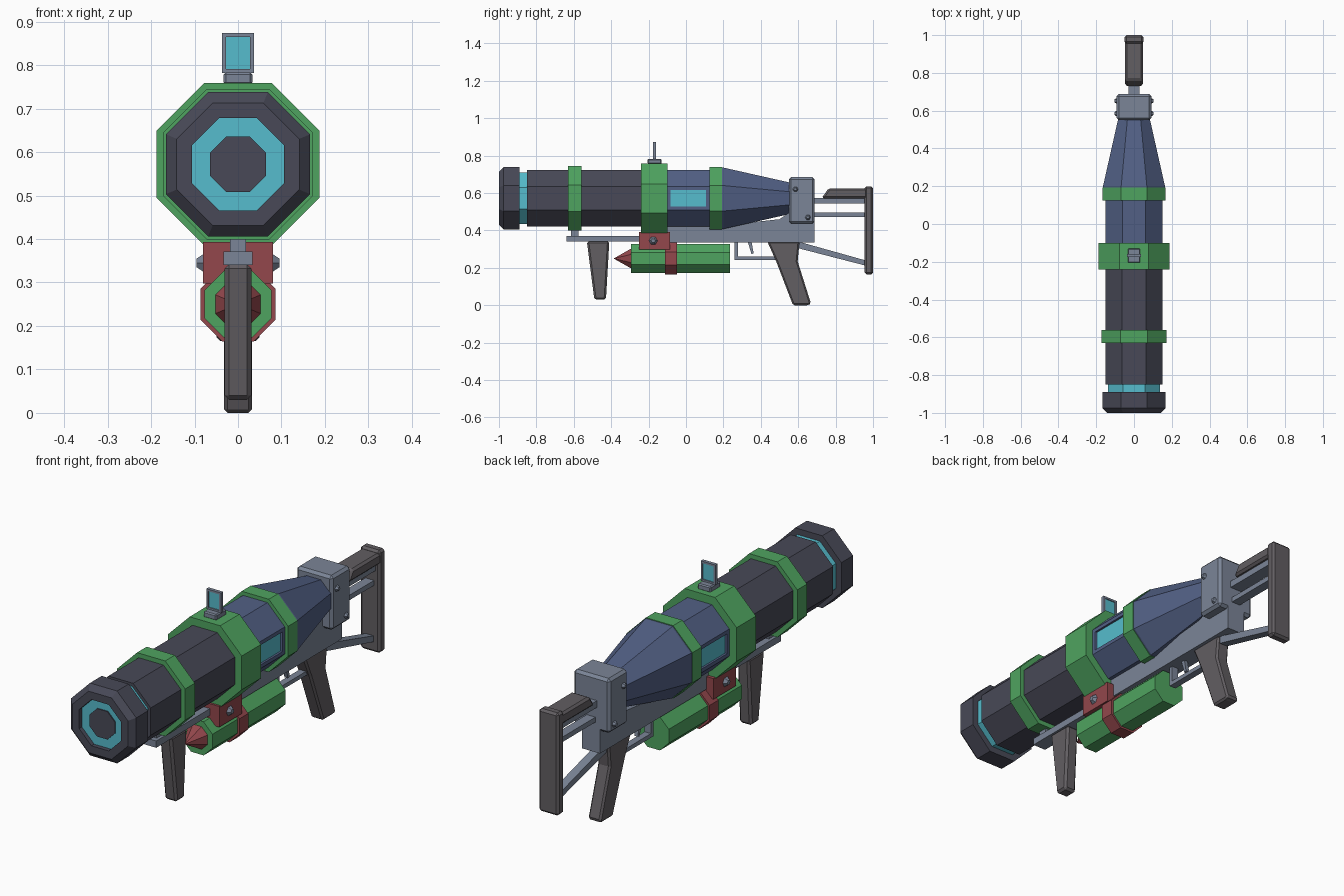
import bpy, bmesh, math
from mathutils import Matrix

cube = bpy.data.objects.get("Cube")
if cube:
    bpy.data.objects.remove(cube, do_unlink=True)


def material(name, hex_code):
    rgb = [int(hex_code[i:i + 2], 16) / 255 for i in (0, 2, 4)]
    lin = [c / 12.92 if c < 0.04 else ((c + 0.055) / 1.055) ** 2.4 for c in rgb]
    m = bpy.data.materials.new(name)
    m.use_nodes = True
    m.diffuse_color = (*lin, 1)
    m.node_tree.nodes["Principled BSDF"].inputs["Base Color"].default_value = (*lin, 1)
    return m


DARK = material("dark_gunmetal", "484957")
BLUE = material("slate_blue", "526085")
GREEN = material("green", "4fa460")
GREY = material("steel_grey", "7b8597")
RED = material("dull_red", "93474c")
CYAN = material("cyan_glass", "56bccd")
BROWN = material("warm_grey", "625e62")

AXIS_Z = 0.572   # height of the main barrel axis
TANK_Z = 0.25    # height of the lower tube axis


def finish(bm, name, mats, bevel=0):
    bmesh.ops.recalc_face_normals(bm, faces=bm.faces)
    mesh = bpy.data.meshes.new(name)
    bm.to_mesh(mesh)
    bm.free()
    for m in mats:
        mesh.materials.append(m)
    ob = bpy.data.objects.new(name, mesh)
    bpy.context.collection.objects.link(ob)
    if bevel:
        mod = ob.modifiers.new("bevel", "BEVEL")
        mod.width = bevel
        mod.segments = 1
        mod.limit_method = "ANGLE"
    return ob


def octagon_bm(sections, z):
    """Loft flat-topped octagons along y from (y, apothem) pairs."""
    bm = bmesh.new()
    rings = []
    for y, a in sections:
        r = a / math.cos(math.pi / 8)
        angles = [math.pi / 8 + k * math.pi / 4 for k in range(8)]
        rings.append([bm.verts.new((r * math.cos(t), y, z + r * math.sin(t)))
                      for t in angles])
    for a, b in zip(rings, rings[1:]):
        for i in range(8):
            j = (i + 1) % 8
            bm.faces.new((a[i], a[j], b[j], b[i]))
    bm.faces.new(rings[0])
    bm.faces.new(rings[-1])
    return bm


def octagon(name, sections, mat, z=AXIS_Z):
    return finish(octagon_bm(sections, z), name, [mat])


def prism(name, profile, half, mat, bevel=0):
    """Extrude a (y, z) side profile symmetrically across x."""
    bm = bmesh.new()
    face = bm.faces.new([bm.verts.new((-half, y, z)) for y, z in profile])
    ext = bmesh.ops.extrude_face_region(bm, geom=[face])
    moved = [v for v in ext["geom"] if isinstance(v, bmesh.types.BMVert)]
    bmesh.ops.translate(bm, verts=moved, vec=(2 * half, 0, 0))
    return finish(bm, name, [mat], bevel)


def box(name, y0, y1, z0, z1, half, mat, bevel=0):
    return prism(name, [(y0, z0), (y1, z0), (y1, z1), (y0, z1)], half, mat, bevel)


def bolts(name, x, y, z, r, height):
    """Matching tapered hex bolts on both sides."""
    for side, label in ((1, "left"), (-1, "right")):
        bm = bmesh.new()
        place = (Matrix.Translation((side * (x + height / 2), y, z))
                 @ Matrix.Rotation(side * math.pi / 2, 4, "Y"))
        bmesh.ops.create_cone(bm, cap_ends=True, segments=6, radius1=r,
                              radius2=r * 0.5, depth=height, matrix=place)
        finish(bm, f"{name}_{label}", [GREY])


# Muzzle, with a shallow recess showing the glowing core
octagon("muzzle", [(-0.89, 0.166), (-0.975, 0.166), (-1, 0.141),
                   (-1, 0.106), (-0.975, 0.106)], DARK)
octagon("energy_core", [(-0.98, 0.138), (-0.84, 0.138)], CYAN)
octagon("core_plug", [(-0.985, 0.064), (-0.978, 0.064)], DARK)

# Barrel, chamber and tail cone
octagon("barrel", [(-0.85, 0.152), (-0.12, 0.152)], DARK)
bm = octagon_bm([(-0.1, 0.15), (0.125, 0.15)], AXIS_Z)
bmesh.ops.recalc_face_normals(bm, faces=bm.faces)
sides = [f for f in bm.faces if abs(f.normal.x) > 0.99]
bmesh.ops.inset_individual(bm, faces=sides, thickness=0.024, depth=0)
bmesh.ops.inset_individual(bm, faces=sides, thickness=0.002, depth=-0.008)
for f in sides:
    f.material_index = 1
finish(bm, "chamber_with_windows", [BLUE, CYAN])
octagon("tail_cone", [(0.18, 0.164), (0.2, 0.164), (0.56, 0.083)], BLUE)

# Green collars
for name, y0, y1, a in (("front_collar", -0.63, -0.56, 0.173),
                        ("middle_collar", -0.24, -0.1, 0.187),
                        ("rear_collar", 0.125, 0.192, 0.167)):
    octagon(name, [(y0, a), (y1, a)], GREEN)

# Flip-up sight: base, four-sided frame and glass
box("sight_base", -0.205, -0.13, 0.755, 0.783, 0.033, GREY, 0.005)
bm = bmesh.new()
bmesh.ops.create_cube(bm, size=1, matrix=Matrix.Translation((0, -0.168, 0.828))
                      @ Matrix.Diagonal((0.074, 0.016, 0.092, 1)))
panes = [f for f in bm.faces if abs(f.normal.y) > 0.9]
bmesh.ops.inset_individual(bm, faces=panes, thickness=0.013, depth=0)
bmesh.ops.inset_individual(bm, faces=panes, thickness=0.0005, depth=-0.004)
for f in panes:
    f.material_index = 1
finish(bm, "sight_frame", [GREY, CYAN])

# Receiver block and lower frame
box("receiver_block", 0.55, 0.688, 0.435, 0.685, 0.092, GREY, 0.012)
bolts("receiver_upper_bolt", 0.09, 0.585, 0.62, 0.016, 0.014)
bolts("receiver_lower_bolt", 0.09, 0.652, 0.47, 0.016, 0.014)
prism("lower_frame", [(-0.1, 0.335), (0.688, 0.335), (0.688, 0.46), (0.56, 0.5),
                      (0.5, 0.46), (0.22, 0.43), (-0.1, 0.43)], 0.045, GREY)

# Front rail and fore grip
box("front_rail", -0.64, -0.2, 0.34, 0.371, 0.033, GREY)
box("rail_post", -0.615, -0.575, 0.365, 0.41, 0.018, GREY)
prism("fore_grip", [(-0.53, 0.342), (-0.41, 0.342), (-0.428, 0.03), (-0.49, 0.03)],
      0.031, BROWN, 0.01)

# Rear grip, trigger and guard
prism("rear_grip", [(0.435, 0.34), (0.607, 0.34), (0.597, 0.235), (0.668, 0.01),
                    (0.655, 0), (0.572, 0), (0.482, 0.235)], 0.032, BROWN, 0.01)
prism("trigger_guard", [(0.26, 0.34), (0.26, 0.243), (0.48, 0.243), (0.48, 0.262),
                        (0.277, 0.262), (0.277, 0.34)], 0.016, GREY)
prism("trigger", [(0.33, 0.34), (0.35, 0.34), (0.362, 0.278), (0.35, 0.274)],
      0.009, GREY)

# Shoulder stock
box("butt_pad", 0.955, 1.0, 0.165, 0.636, 0.05, BROWN, 0.01)
prism("cheek_rest", [(0.725, 0.572), (0.97, 0.572), (0.97, 0.625), (0.762, 0.625)],
      0.048, BROWN, 0.01)
box("upper_stock_bar", 0.68, 0.96, 0.543, 0.574, 0.03, GREY)
box("middle_stock_bar", 0.68, 0.96, 0.473, 0.496, 0.022, GREY)
prism("lower_stock_strut", [(0.6, 0.34), (0.6, 0.305), (0.96, 0.212), (0.96, 0.24),
                            (0.62, 0.335)], 0.02, GREY)

# Underslung tube with pointed nose, band and bracket
octagon("lower_tube", [(-0.295, 0.077), (0.235, 0.077)], GREEN, TANK_Z)
octagon("lower_tube_nose", [(-0.385, 0.001), (-0.29, 0.055)], RED, TANK_Z)
octagon("lower_tube_band", [(-0.112, 0.086), (-0.048, 0.086)], RED, TANK_Z)
box("tube_bracket", -0.25, -0.085, 0.298, 0.393, 0.08, RED)
bolts("bracket_bolt", 0.08, -0.175, 0.345, 0.023, 0.015)
